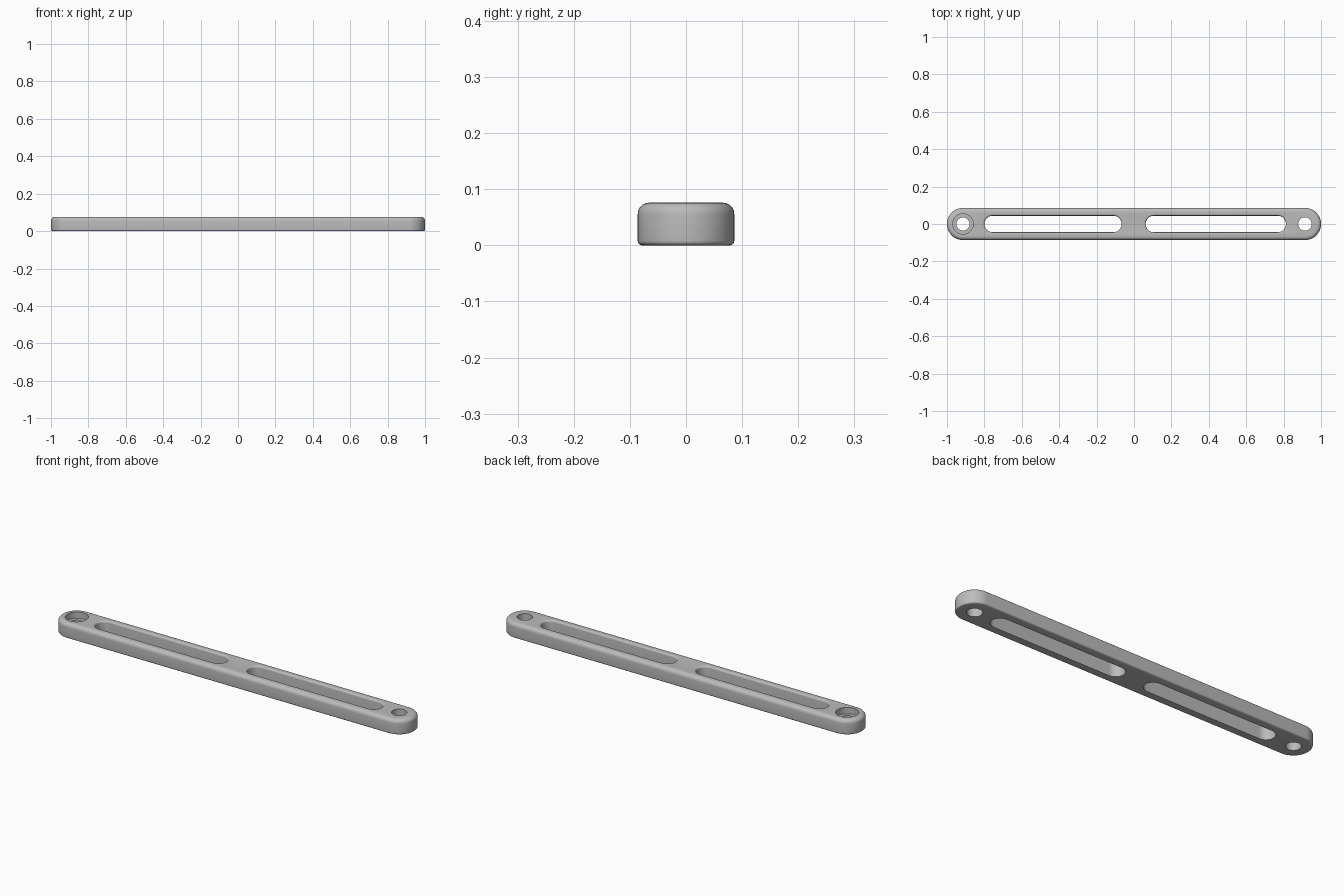
import bpy, bmesh, math

if "Cube" in bpy.data.objects:
    bpy.data.objects.remove(bpy.data.objects["Cube"])

H = 0.076        # bar thickness
W = 0.086        # bar half width

grey = bpy.data.materials.new("light_grey")
grey.diffuse_color = (0.5, 0.5, 0.5, 1)
grey.use_nodes = True
grey.node_tree.nodes["Principled BSDF"].inputs["Base Color"].default_value = grey.diffuse_color


def stadium(x0, x1, r, z, n=24):
    """Ring with round ends centred on x0 and x1."""
    pts = []
    for cx, start in ((x1, -math.pi / 2), (x0, math.pi / 2)):
        for i in range(n + 1):
            a = start + math.pi * i / n
            pts.append((cx + r * math.cos(a), r * math.sin(a), z))
    return pts


def loft(name, x0, x1, profile):
    """Stack rounded rings given as (radius, z) into a closed solid."""
    bm = bmesh.new()
    rings = [[bm.verts.new(p) for p in stadium(x0, x1, r, z)] for r, z in profile]
    for a, b in zip(rings, rings[1:]):
        for i in range(len(a)):
            j = (i + 1) % len(a)
            bm.faces.new((a[i], a[j], b[j], b[i]))
    bm.faces.new(rings[0][::-1])
    bm.faces.new(rings[-1])
    bmesh.ops.remove_doubles(bm, verts=bm.verts, dist=1e-5)
    bmesh.ops.recalc_face_normals(bm, faces=bm.faces)
    me = bpy.data.meshes.new(name)
    bm.to_mesh(me)
    bm.free()
    me.materials.append(grey)
    ob = bpy.data.objects.new(name, me)
    bpy.context.collection.objects.link(ob)
    return ob


def arc(cr, cz, rad, a0, a1, n=6):
    return [(cr + rad * math.cos(math.radians(a0 + (a1 - a0) * i / n)),
             cz + rad * math.sin(math.radians(a0 + (a1 - a0) * i / n)))
            for i in range(n + 1)]


# Bar body with small lower and larger upper fillet
body = loft("slotted_bar", -1 + W, 1 - W,
            arc(W - 0.008, 0.008, 0.008, -90, 0) + arc(W - 0.02, H - 0.02, 0.02, 0, 90))

# Slots flare out through a fillet at the upper rim
R, F = 0.044, 0.009
slot = [(R, -0.02)] + arc(R + F, H - F, F, 180, 90) + [(R + F, H + 0.02)]
cutters = [
    loft("slot_cutter_left", -0.80 + R, -0.066 - R, slot),
    loft("slot_cutter_right", 0.062 + R, 0.812 - R, slot),
    # End holes, the left one with a counterbore
    loft("hole_cutter_left", -0.914, -0.914,
         [(0.035, -0.02), (0.035, 0.043), (0.054, 0.043), (0.054, H + 0.02)]),
    loft("hole_cutter_right", 0.914, 0.914, [(0.036, -0.02), (0.036, H + 0.02)]),
]
for c in cutters:
    mod = body.modifiers.new(c.name, 'BOOLEAN')
    mod.operation = 'DIFFERENCE'
    mod.solver = 'EXACT'
    mod.object = c

# Bake the cuts and drop the cutters
bpy.context.view_layer.update()
dg = bpy.context.evaluated_depsgraph_get()
baked = bpy.data.meshes.new_from_object(body.evaluated_get(dg))
body.modifiers.clear()
body.data = baked
for c in cutters:
    bpy.data.objects.remove(c)

# Smooth curved walls, keep crisp edges
bpy.ops.object.select_all(action='DESELECT')
body.select_set(True)
bpy.context.view_layer.objects.active = body
bpy.ops.object.shade_smooth_by_angle(angle=math.radians(30))
